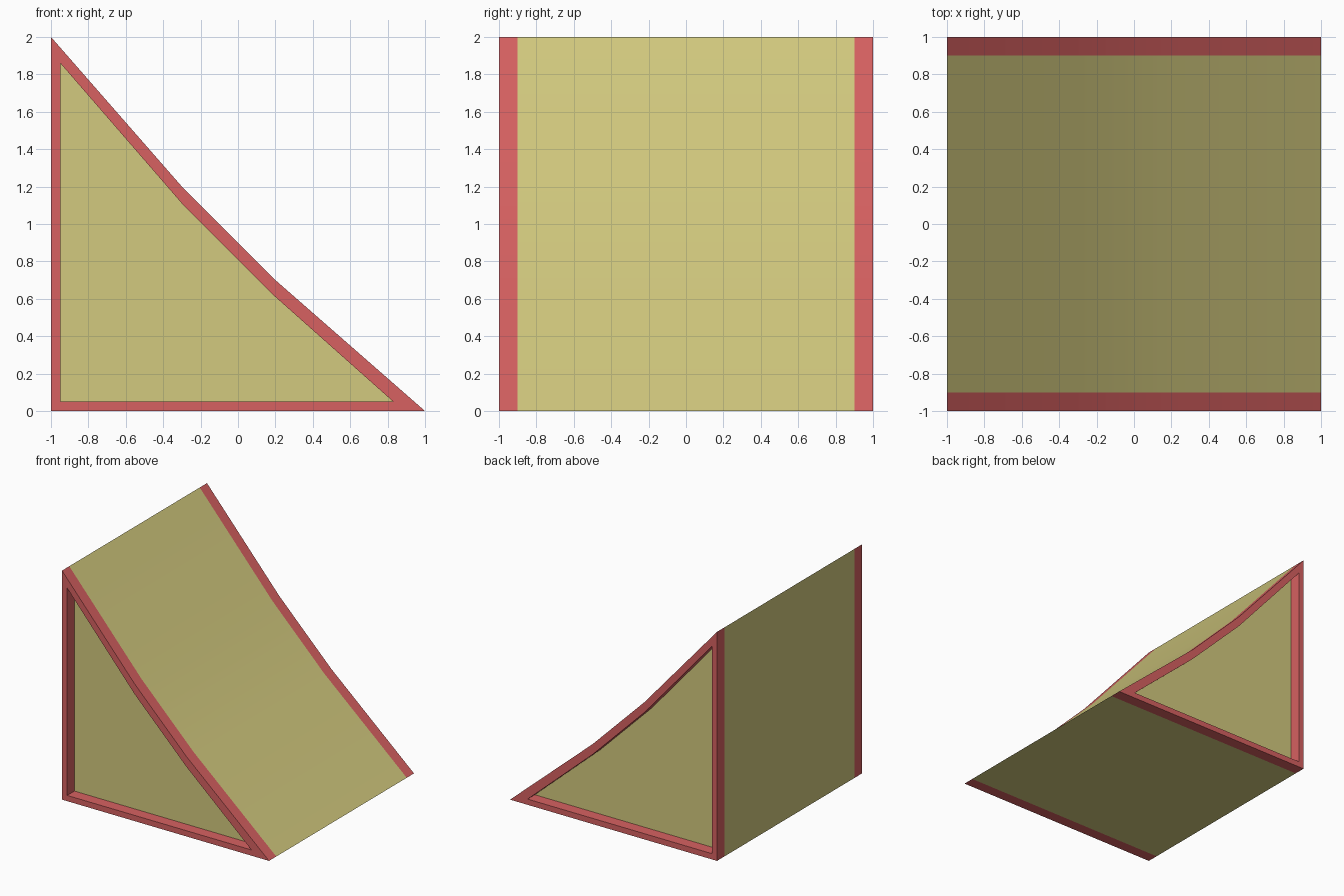
import bpy, bmesh, math

if "Cube" in bpy.data.objects:
    bpy.data.objects.remove(bpy.data.objects["Cube"])

def material(name, rgb):
    m = bpy.data.materials.new(name)
    m.diffuse_color = (*rgb, 1)
    m.use_nodes = True
    m.node_tree.nodes["Principled BSDF"].inputs["Base Color"].default_value = m.diffuse_color
    return m

YELLOW = material("pale yellow", (0.65, 0.59, 0.21))
RED = material("soft red", (0.68, 0.12, 0.12))

# Ramp side profile (x, z), counter-clockwise from the front, and its inset
OUTER = [(-1, 0), (1, 0), (0.2, 0.7), (-0.3, 1.2), (-1, 2)]
INNER = [(-0.95, 0.05), (0.83, 0.05), (0.2, 0.61), (-0.3, 1.11), (-0.95, 1.86)]
END, PANEL = 1.0, 0.9
N = len(OUTER)

def loop(bm, pts, y):
    return [bm.verts.new((x, y, z)) for x, z in pts]

def finish(name, bm, mat):
    me = bpy.data.meshes.new(name)
    bm.to_mesh(me)
    bm.free()
    me.materials.append(mat)
    ob = bpy.data.objects.new(name, me)
    bpy.context.collection.objects.link(ob)
    # Smooth the gently curved slope, keep real corners sharp
    bpy.context.view_layer.objects.active = ob
    ob.select_set(True)
    bpy.ops.object.shade_smooth_by_angle(angle=math.radians(30))
    ob.select_set(False)

# Wedge body between the two recessed end panels
bm = bmesh.new()
front, back = loop(bm, OUTER, -PANEL), loop(bm, OUTER, PANEL)
bm.faces.new(front)
bm.faces.new(back[::-1])
for i in range(N):
    j = (i + 1) % N
    bm.faces.new((front[j], front[i], back[i], back[j]))
finish("ramp_body", bm, YELLOW)

# Raised frame around each end
for name, s in (("front_frame", -1), ("back_frame", 1)):
    bm = bmesh.new()
    of, ob_ = loop(bm, OUTER, s * END), loop(bm, OUTER, s * PANEL)
    nf, nb = loop(bm, INNER, s * END), loop(bm, INNER, s * PANEL)
    for i in range(N):
        j = (i + 1) % N
        for quad in ((of[i], of[j], nf[j], nf[i]),
                     (of[j], of[i], ob_[i], ob_[j]),
                     (nf[i], nf[j], nb[j], nb[i])):
            bm.faces.new(quad if s < 0 else quad[::-1])
    finish(name, bm, RED)
